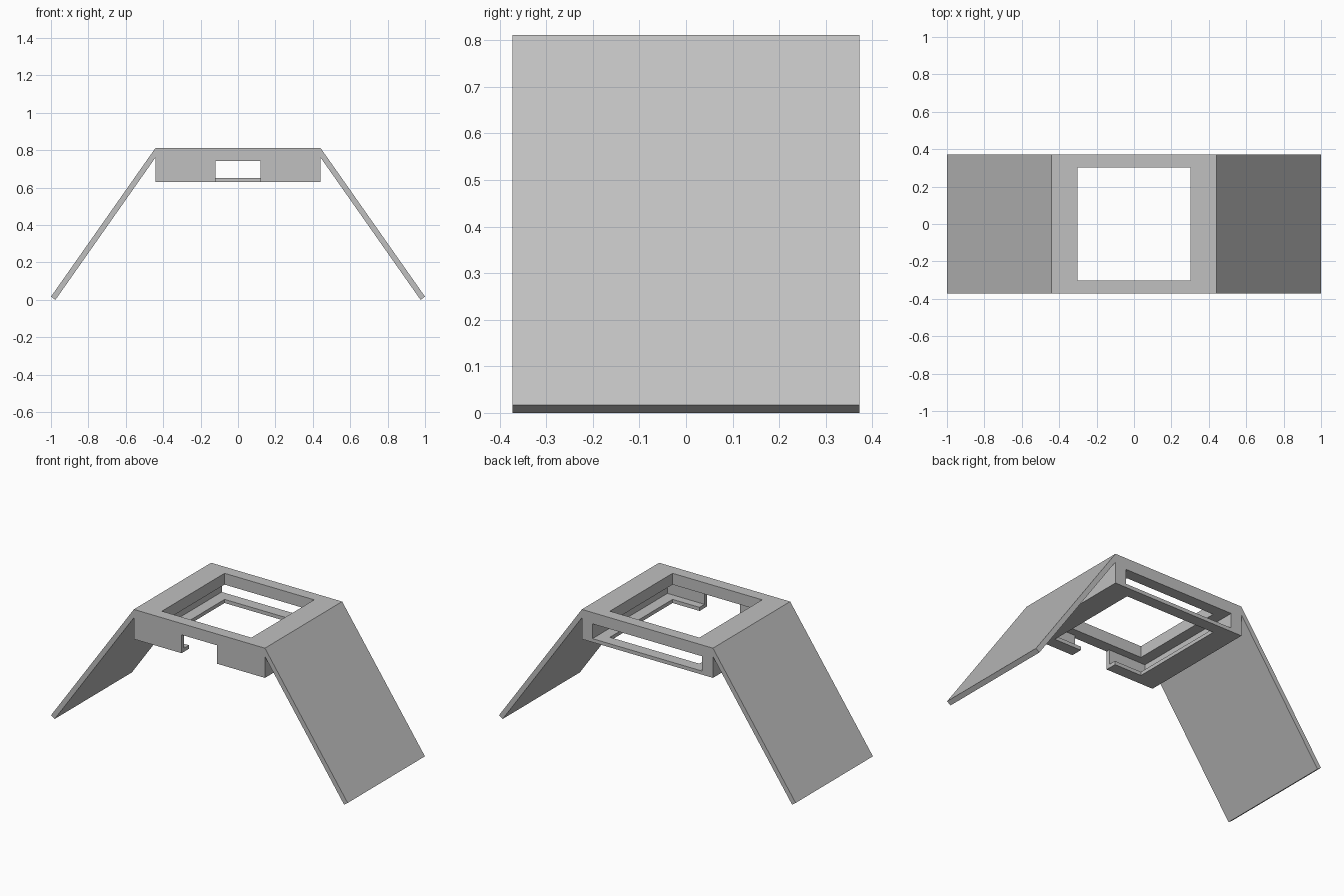
import bpy
import bmesh

cube = bpy.data.objects.get("Cube")
if cube:
    bpy.data.objects.remove(cube, do_unlink=True)

HALF_X, HALF_Y = 0.442, 0.372     # housing half sizes
BASE, TOP = 0.63, 0.811           # housing underside and top
FLOOR, CEILING = 0.652, 0.742     # slot heights
WINDOW = 0.302                    # half size of the square opening

grey = bpy.data.materials.new("plain_grey")
grey.use_nodes = True
colour = (0.53, 0.53, 0.53, 1)
grey.diffuse_color = colour
grey.node_tree.nodes["Principled BSDF"].inputs["Base Color"].default_value = colour


def prism(name, profile, y0, y1):
    """Extrude an (x, z) profile from y0 to y1."""
    bm = bmesh.new()
    face = bm.faces.new([bm.verts.new((x, y0, z)) for x, z in profile])
    new = bmesh.ops.extrude_face_region(bm, geom=[face])["geom"]
    verts = [v for v in new if isinstance(v, bmesh.types.BMVert)]
    bmesh.ops.translate(bm, verts=verts, vec=(0, y1 - y0, 0))
    bmesh.ops.recalc_face_normals(bm, faces=bm.faces)
    mesh = bpy.data.meshes.new(name)
    bm.to_mesh(mesh)
    bm.free()
    mesh.materials.append(grey)
    obj = bpy.data.objects.new(name, mesh)
    bpy.context.collection.objects.link(obj)
    return obj


def box(name, half_x, y0, y1, z0, z1):
    return prism(name, [(-half_x, z0), (half_x, z0), (half_x, z1), (-half_x, z1)], y0, y1)


def cut(target, cutter):
    """Subtract the cutter from the target and discard it."""
    cutter.hide_render = True
    mod = target.modifiers.new("cut", "BOOLEAN")
    mod.operation = "DIFFERENCE"
    mod.solver = "EXACT"
    mod.object = cutter
    bpy.context.view_layer.objects.active = target
    bpy.ops.object.modifier_apply(modifier=mod.name)
    bpy.data.objects.remove(cutter, do_unlink=True)


# Housing: square window, slot open at the back, notch in the front wall
housing = box("housing", HALF_X, -HALF_Y, HALF_Y, BASE, TOP)
cut(housing, box("window_cutter", WINDOW, -WINDOW, WINDOW, 0.5, 1))
cut(housing, box("slot_cutter", 0.37, -0.35, 0.5, FLOOR, CEILING))
cut(housing, box("notch_cutter", 0.12, -0.5, -0.2, 0.5, CEILING))

# Sloping side legs
for name, side in (("left_leg", 1), ("right_leg", -1)):
    profile = [(HALF_X, TOP), (1, 0.017), (0.976, 0), (HALF_X, 0.76)]
    prism(name, [(side * x, z) for x, z in profile], -HALF_Y, HALF_Y)
